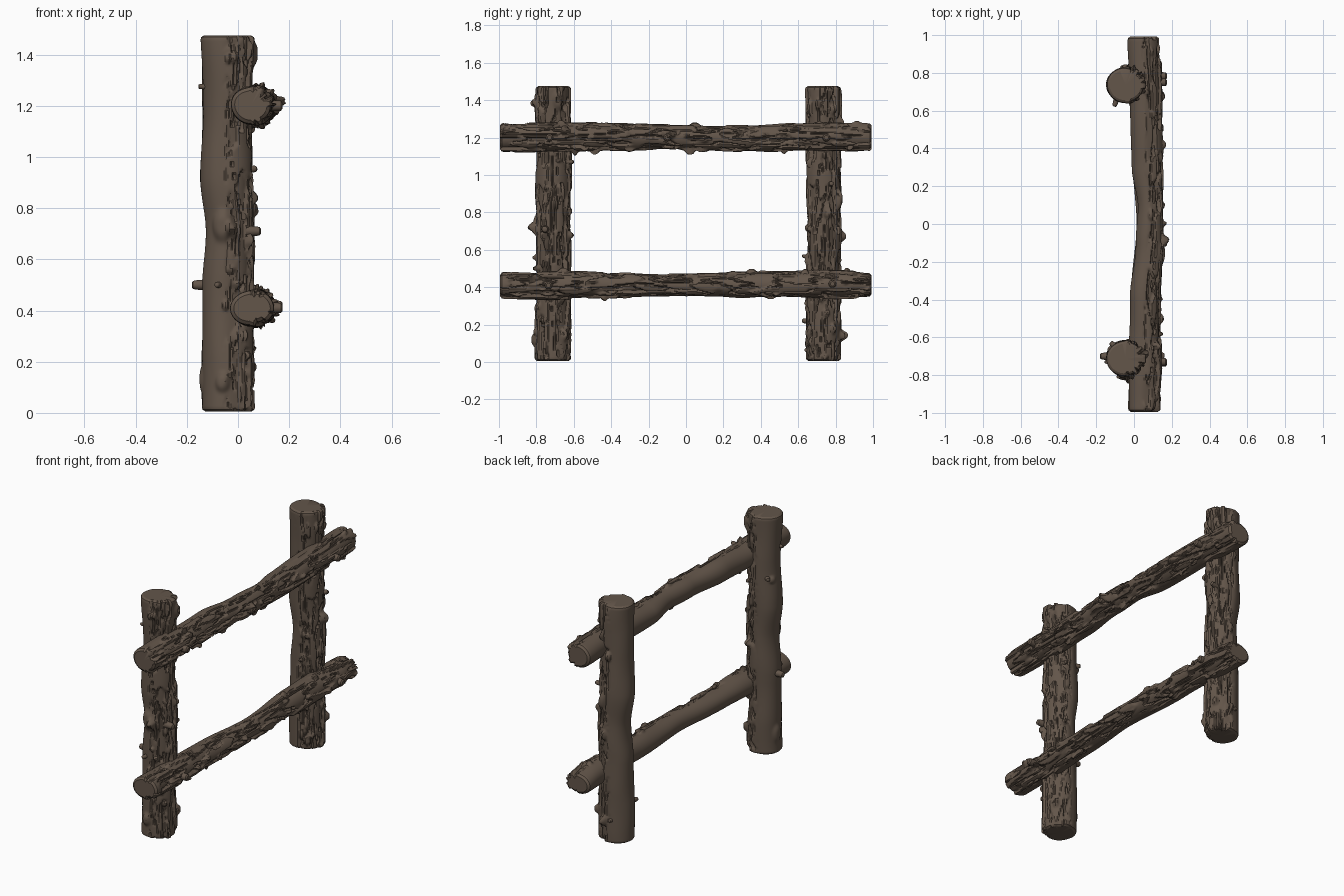
import bpy, bmesh, math, random
from mathutils import Vector, noise

if "Cube" in bpy.data.objects:
    bpy.data.objects.remove(bpy.data.objects["Cube"])

random.seed(7)
SIDES, RINGS = 84, 200

wood = bpy.data.materials.new("brown_bark")
wood.diffuse_color = (0.125, 0.092, 0.068, 1)
wood.use_nodes = True
wood.node_tree.nodes["Principled BSDF"].inputs["Base Color"].default_value = wood.diffuse_color


def smooth(a, b, x):
    t = max(0.0, min(1.0, (x - a) / (b - a)))
    return t * t * (3 - 2 * t)


def station(profile, s):
    """Smoothly blend the (s, u0, u1, v0, v1) extents along a log."""
    for p, q in zip(profile, profile[1:]):
        if s <= q[0]:
            t = smooth(p[0], q[0], s)
            return [a + (b - a) * t for a, b in zip(p[1:], q[1:])]
    return profile[-1][1:]


def finish(bm, name, angle=32):
    bmesh.ops.recalc_face_normals(bm, faces=bm.faces)
    me = bpy.data.meshes.new(name)
    for f in bm.faces:
        f.smooth = True
    bm.to_mesh(me)
    bm.free()
    me.set_sharp_from_angle(angle=math.radians(angle))
    me.materials.append(wood)
    ob = bpy.data.objects.new(name, me)
    bpy.context.collection.objects.link(ob)
    return ob


def log(name, profile, place, seed, knots, bevel=0.018):
    """Log with smooth wood on the -x side and cracked bark on the +x side."""
    lo, hi = profile[0][0], profile[-1][0]
    # knots: (s, angle in degrees, height, length, width)
    knots = knots + [(random.uniform(lo + .06, hi - .06), random.uniform(-95, 95),
                      random.uniform(.012, .024), random.uniform(.012, .03),
                      random.uniform(.008, .016)) for _ in range(22)]
    bm = bmesh.new()
    rings = []
    for i in range(RINGS + 1):
        s = lo + (hi - lo) * i / RINGS
        u0, u1, v0, v1 = station(profile, s)
        cu, cv, ru, rv = (u0 + u1) / 2, (v0 + v1) / 2, (u1 - u0) / 2, (v1 - v0) / 2
        d = min(s - lo, hi - s)
        # rounded end
        inset = 0
        if d < bevel:
            inset = bevel * (1 - math.sqrt(max(0, 1 - (1 - d / bevel) ** 2))) * 0.8
        ring = []
        for k in range(SIDES):
            a = 2 * math.pi * k / SIDES
            c, w = math.cos(a), math.sin(a)
            mask = smooth(-0.25, 0.35, c)
            p = Vector((c * ru, w * rv, 0))
            n1 = noise.noise(Vector((p.x * 26, p.y * 26, s * 6 + seed)))
            n2 = noise.noise(Vector((p.x * 34 + 9, p.y * 34, s * 4.5 - seed)))
            n3 = noise.noise(Vector((p.x * 8, p.y * 8, s * 4 + seed * 2)))
            h = mask * (0.013 * smooth(-0.05, 0.08, n1) - 0.005)
            h -= mask * 0.014 * (1 - smooth(0.02, 0.09, abs(n2)))
            h += 0.007 * n3
            for ks, ka, kh, kl, kw in knots:
                ds = (s - ks) / kl
                if abs(ds) < 2:
                    da = ((a - math.radians(ka) + math.pi) % (2 * math.pi) - math.pi) * ru / kw
                    if abs(da) < 2:
                        h += kh * math.exp(-(ds * ds + da * da) ** 2)
            h -= inset
            ring.append(bm.verts.new(place(s, cu + c * (ru + h), cv + w * (rv + h))))
        rings.append(ring)
    for r0, r1 in zip(rings, rings[1:]):
        for k in range(SIDES):
            j = (k + 1) % SIDES
            bm.faces.new((r0[k], r0[j], r1[j], r1[k]))
    # slightly uneven sawn ends
    for ring in (rings[0], rings[-1]):
        mid = sum((v.co for v in ring), Vector()) / SIDES
        m = bm.verts.new(mid)
        for k in range(SIDES):
            bm.faces.new((ring[k], ring[(k + 1) % SIDES], m))
    return finish(bm, name)


def stub(name, base, direction, r, length, tip=0.8):
    """Short rounded peg or broken twig."""
    d = Vector(direction).normalized()
    q = d.to_track_quat('Z', 'Y')
    bm = bmesh.new()
    rows = []
    for t, f in ((0, 1), (.75, 1 + (tip - 1) * .6), (.93, tip), (1, tip * .6)):
        rows.append([bm.verts.new(Vector(base) + q @ Vector((
            r * f * math.cos(k * math.pi / 6), r * f * math.sin(k * math.pi / 6), t * length)))
            for k in range(12)])
    for a, b in zip(rows, rows[1:]):
        for k in range(12):
            j = (k + 1) % 12
            bm.faces.new((a[k], a[j], b[j], b[k]))
    bm.faces.new(rows[0])
    bm.faces.new(rows[-1])
    return finish(bm, name, 40)


# upright posts: (z, x0, x1, y0, y1)
def upright(s, u, v):
    return (u, v, s)


def post_profile(y0, y1):
    return [(0.005, -.143, .058, y0, y1), (.2, -.14, .055, y0, y1),
            (.5, -.137, .055, y0 + .012, y1 - .002), (.72, -.123, .058, y0 + .012, y1),
            (.92, -.145, .052, y0 + .005, y1 + .005), (1.15, -.136, .048, y0 + .008, y1),
            (1.475, -.145, .058, y0, y1 - .003)]


log("front_post", post_profile(-.807, -.617), upright, 3.1,
    [(.73, -105, .022, .055, .04), (.71, -80, .018, .03, .025), (.12, -100, .018, .035, .025),
     (1.40, 20, .02, .05, .03), (.13, 170, .012, .05, .03), (1.09, 150, .012, .02, .02)])
log("back_post", post_profile(.64, .828), upright, 17.4,
    [(.87, 60, .02, .05, .02), (.8, 10, .022, .03, .02), (.5, -70, .018, .04, .02),
     (.14, 75, .016, .03, .02)])


# horizontal rails: (y, x0, x1, z0, z1)
def across(s, u, v):
    return (u, s, v)


log("upper_rail", [(-.995, -.03, .13, 1.13, 1.275), (-.7, -.026, .138, 1.127, 1.278),
                   (-.4, -.02, .135, 1.132, 1.276), (-.1, .012, .148, 1.14, 1.265),
                   (.08, .02, .145, 1.14, 1.263), (.3, -.008, .148, 1.128, 1.262),
                   (.6, -.018, .145, 1.132, 1.278), (.993, -.032, .128, 1.13, 1.275)],
    across, 31.7, [(-.15, 0, .012, .06, .05)])
log("lower_rail", [(-.995, -.03, .13, .342, .474), (-.7, -.026, .138, .337, .478),
                   (-.4, -.018, .138, .346, .478), (0, .012, .142, .352, .468),
                   (.45, -.015, .142, .345, .484), (.85, -.025, .14, .342, .487),
                   (.993, -.03, .128, .346, .474)],
    across, 48.2, [(.45, -75, .016, .03, .03)])

# round pegs pinning the rails
for i, (y, z) in enumerate(((-.73, 1.2), (-.1, 1.2), (.75, 1.2), (-.735, .41), (.783, .418))):
    stub(f"peg_{i + 1}", (.08, y, z), (1, 0, 0), .022, .094, .9)

# broken twig stubs on the posts
for i, (p, d, r, l) in enumerate((
        ((-.12, -.70, .50), (-1, 0, 0), .022, .06), ((-.12, -.73, 1.275), (-1, 0, 0), .012, .035),
        ((.03, -.75, .71), (1, -.1, 0), .022, .06), ((-.09, .67, .22), (-.3, -1, 0), .016, .05),
        ((-.02, .66, .56), (.2, -1, .2), .012, .04), ((0, -.64, 1.07), (.1, 1, 0), .014, .04),
        ((-.10, -.65, 1.1), (-.7, .7, 0), .016, .035), ((-.07, -.78, .50), (-.4, -1, 0), .013, .04),
        ((-.06, .80, .15), (0, 1, 0), .014, .04), ((.03, .77, .95), (1, .2, .1), .016, .045))):
    stub(f"twig_stub_{i + 1}", p, d, r, l, .7)
